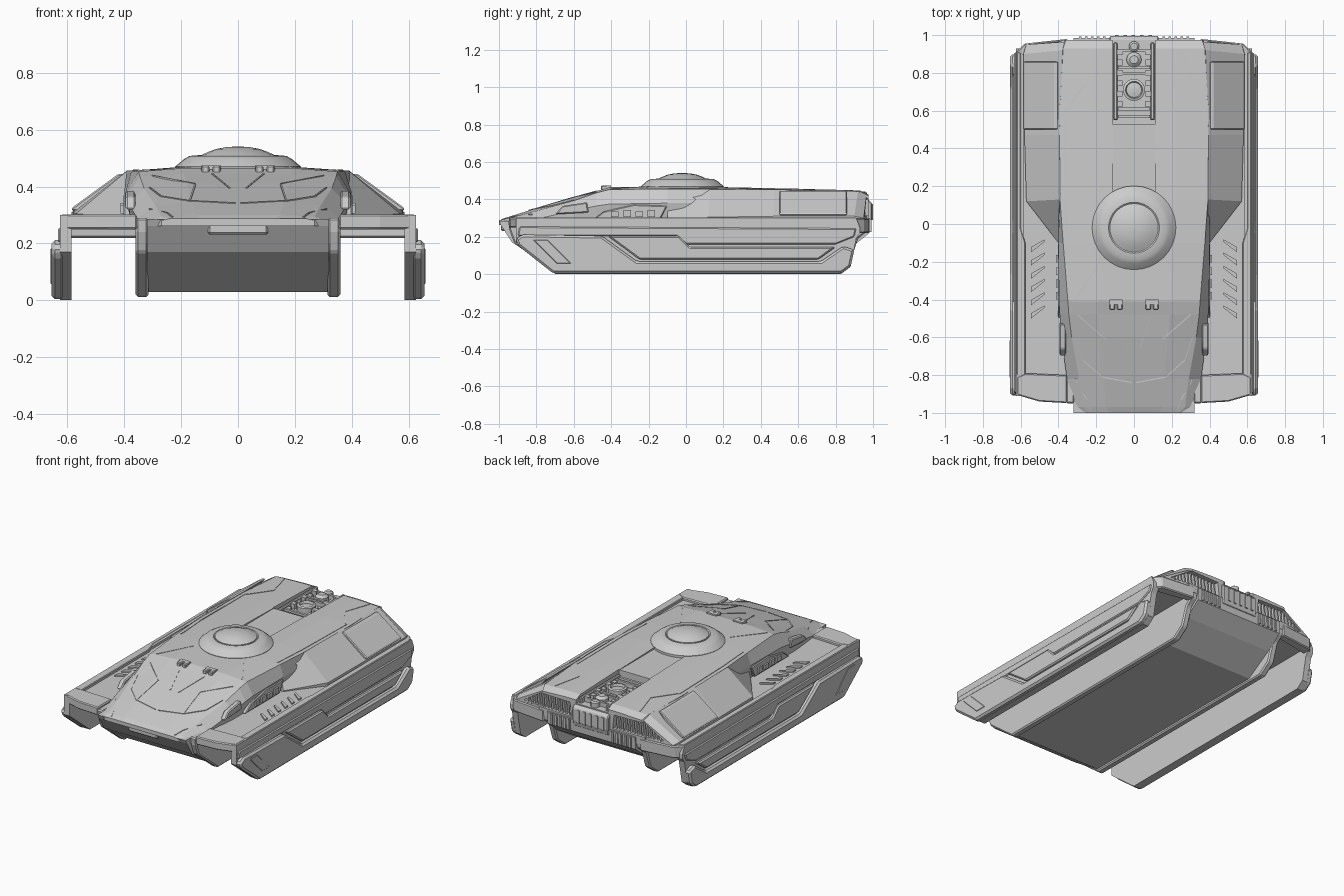
import bpy, bmesh, math
from mathutils import Vector
from mathutils.bvhtree import BVHTree


def finish(bm, name, mirror=False, bevel=0.0):
    bmesh.ops.recalc_face_normals(bm, faces=bm.faces)
    me = bpy.data.meshes.new(name)
    bm.to_mesh(me)
    bm.free()
    ob = bpy.data.objects.new(name, me)
    bpy.context.collection.objects.link(ob)
    if bevel:
        m = ob.modifiers.new("bevel", 'BEVEL')
        m.width, m.segments, m.limit_method = bevel, 1, 'ANGLE'
    if mirror:
        ob.modifiers.new("mirror", 'MIRROR').use_mirror_merge = False
    return ob


def loft(name, rings, mirror=False, bevel=0.0):
    """Skin equal-length rings of 3D points and cap both ends."""
    bm = bmesh.new()
    vs = [[bm.verts.new(p) for p in r] for r in rings]
    n = len(rings[0])
    for a, b in zip(vs, vs[1:]):
        for i in range(n):
            bm.faces.new((a[i], a[(i + 1) % n], b[(i + 1) % n], b[i]))
    bm.faces.new(vs[0])
    bm.faces.new(vs[-1])
    return finish(bm, name, mirror, bevel)


def prism(name, poly, axis, lo, hi, mirror=False, bevel=0.0):
    """Extrude a 2D profile along the given axis (profile in the other two)."""
    def ring(t):
        return [[*p[:axis], t, *p[axis:]] for p in poly]
    return loft(name, [ring(lo), ring(hi)], mirror, bevel)


def box(name, x, y, z, mirror=False, bevel=0.0):
    return prism(name, [(x[0], y[0]), (x[1], y[0]), (x[1], y[1]), (x[0], y[1])], 2, *z, mirror, bevel)


def lathe(name, prof, centre, n):
    rings = [[(centre[0] + r * math.cos(k * math.tau / n), centre[1] + r * math.sin(k * math.tau / n), z)
              for k in range(n)] for r, z in prof]
    return loft(name, rings)


def cut(ob, cutter):
    m = ob.modifiers.new("cut", 'BOOLEAN')
    m.operation, m.object, m.solver = 'DIFFERENCE', cutter, 'EXACT'
    cutter.hide_render = True
    cutter.display_type = 'WIRE'


# Upper hull: stations of y, centre height, roof edge (x, z), shoulder (x, z), base x
stations = [
    (-1.00, .290, .24, .287, .27, .280, .27),
    (-0.97, .303, .27, .295, .31, .280, .31),
    (-0.82, .350, .29, .333, .355, .290, .355),
    (-0.60, .415, .33, .393, .385, .340, .375),
    (-0.48, .447, .345, .435, .393, .365, .375),
    (-0.41, .468, .35, .453, .397, .375, .375),
    (-0.10, .472, .375, .456, .400, .380, .375),
    (0.13, .470, .392, .456, .400, .380, .38),
    (0.60, .460, .395, .450, .400, .380, .38),
    (0.93, .450, .375, .442, .400, .360, .38),
    (0.975, .430, .36, .420, .390, .340, .38)]
rings = []
for y, zc, xe, ze, xs, zs, xb in stations:
    half = [(xe * .55, y, zc - .003), (xe, y, ze), (xs, y, zs), (xb, y, .262)]
    rings.append(half + [(-x, a, z) for x, a, z in reversed(half)])
hull = loft("upper_hull", rings)
bvh = BVHTree.FromPolygons([v.co.copy() for v in hull.data.vertices], [p.vertices[:] for p in hull.data.polygons])

# Sloping rear side housings
roots = [[(.36, -.10, .27), (.395, -.10, .275), (.40, -.10, .29), (.385, -.10, .37)],
         [(.36, .12, .27), (.57, .12, .275), (.57, .12, .305), (.39, .13, .456)],
         [(.36, .47, .27), (.58, .47, .275), (.58, .47, .31), (.395, .47, .453)],
         [(.36, .90, .27), (.59, .90, .275), (.585, .90, .31), (.378, .92, .443)],
         [(.36, .97, .27), (.57, .95, .275), (.57, .95, .30), (.36, .965, .42)]]
housing = loft("rear_side_housing", roots, mirror=True)
prism("housing_panel", [(.52, .315), (.585, .315), (.585, .325), (.42, .445), (.40, .445)], 1, .50, .86, True, .006)

# Rear grille openings with slats
grille_cut = prism("grille_cutter", [(.15, .31), (.16, .40), (.37, .405), (.51, .315)], 1, .91, 1.1, True)
for ob in (hull, housing):
    cut(ob, grille_cut)
for i in range(13):
    x = .165 + i * .026
    top = .405 if x < .37 else .405 - (x - .37) * .63
    prism("grille_slat_%d" % i, [(.90, .305), (.962, .305), (.95, top), (.90, top)], 0, x, x + .010, True)

# Engine trench and the shallow roof channel
cut(hull, box("trench_cutter", (-.115, .115), (.53, 1.1), (.405, .6)))
cut(hull, box("channel_cutter", (-.11, .11), (.17, .54), (.455, .6)))

# Engine machinery in the trench
lathe("engine_fan", [(.058, .40), (.058, .440), (.045, .445), (.040, .428), (.012, .432)], (0, .71), 20)
lathe("engine_cap", [(.040, .40), (.040, .435), (.022, .450)], (0, .87), 14)
lathe("engine_rear_cap", [(.028, .40), (.028, .435), (.018, .442)], (0, .94), 12)
for i, y in enumerate((.56, .60, .79, .82, .91)):
    box("engine_bar_%d" % i, (-.085, .085), (y, y + .016), (.40, .432))
box("engine_rail", (.088, .108), (.55, .96), (.40, .440), True, .005)
for i in range(6):
    box("engine_block_%d" % i, (.062, .095), (.62 + i * .055, .65 + i * .055), (.40, .428 + .010 * (i % 2)), True)

# Rear centre plate and lower rear ribs
prism("rear_centre_plate", [(.95, .26), (.985, .26), (.995, .30), (.995, .38), (.975, .40), (.95, .40)],
      0, -.13, .13, bevel=.006)
for i in range(5):
    x = -.10 + i * .044
    box("rear_rib_%d" % i, (x, x + .018), (.98, 1.0), (.29, .375))
for i in range(5):
    x = .15 + i * .032
    box("rear_lower_rib_%d" % i, (x, x + .014), (.96, .992), (.225, .295), True)

# Lower hull tub and its side keels
prism("lower_hull", [(-1.0, .285), (-.99, .262), (-.93, .17), (-.72, .03), (.70, .03), (.88, .14), (.98, .22), (.985, .30)],
      0, -.32, .32)
prism("keel", [(-.95, .29), (-.945, .24), (-.92, .17), (-.72, .012), (.80, .012), (.88, .07), (.92, .19), (.97, .23), (.975, .29)],
      0, .315, .36, True, .008)
box("front_tow_plate", (-.105, .105), (-.99, -.94), (.232, .284), bevel=.006)

# Fenders: deck, raised front lip, rear lip, outer rail
prism("fender_deck", [(.34, -.94), (.50, -.935), (.60, -.905), (.60, .91), (.58, .95), (.34, .97)], 2, .25, .284, True)
prism("fender_front_lip", [(.355, -.948), (.50, -.940), (.62, -.905), (.62, -.81), (.575, -.79), (.355, -.80)],
      2, .25, .302, True, .006)
prism("fender_rail", [(.575, -.80), (.622, -.80), (.622, .91), (.60, .91), (.60, -.02), (.575, -.10)], 2, .25, .302, True, .004)
prism("fender_rear_lip", [(.35, .93), (.622, .88), (.622, .91), (.58, .955), (.35, .98)], 2, .22, .298, True, .006)
# Slanted deck louvres
for i in range(6):
    y = -.50 + i * .07
    prism("deck_louvre_%d" % i, [(.475, y + .055), (.545, y), (.545, y + .028), (.475, y + .068)], 2, .28, .293, True)

# Outer skirts: full inner wall, upper band, proud lower plate and mid plate
prism("skirt_wall", [(-.91, .30), (-.91, .17), (-.70, .002), (.83, .002), (.88, .04), (.91, .19), (.93, .22), (.93, .25), (.91, .30)],
      0, .585, .626, True)
prism("skirt_upper_plate", [(-.89, .255), (-.90, .205), (-.05, .205), (0, .16), (.80, .16), (.90, .20), (.91, .245)],
      0, .61, .634, True, .006)
prism("skirt_lower_plate", [(-.91, .19), (-.90, .155), (-.71, .004), (.83, .004), (.88, .04), (.90, .13), (.84, .15),
                            (.72, .068), (-.26, .068), (-.45, .205), (-.87, .212)], 0, .61, .656, True, .012)
prism("skirt_mid_plate", [(-.42, .205), (-.04, .205), (.02, .145), (.80, .145), (.71, .080), (-.25, .080)],
      0, .61, .646, True, .008)
prism("skirt_front_chamfer", [(-.82, .185), (-.74, .185), (-.61, .055), (-.69, .055)], 0, .64, .659, True, .004)

# Low turret cupola with dome
c = (0, -.02)
lathe("turret_base", [(.222, .455), (.222, .470), (.190, .497), (.170, .508), (.135, .511), (.128, .506), (.02, .506)], c, 32)
dome = lathe("turret_dome", [(.127, .50), (.127, .512), (.105, .522), (.078, .532), (.042, .539), (.008, .541)], c, 16)

# Side equipment bays ahead of the housings
prism("side_bay", [(-.50, .29), (-.44, .335), (-.28, .372), (-.10, .365), (-.14, .29)], 0, .37, .403, True, .005)
for i in range(4):
    y = -.40 + i * .065
    box("side_bay_block_%d" % i, (.39, .413), (y, y + .04), (.305, .335 + .008 * (i % 2)), True)
prism("nose_side_pod", [(-.70, .32), (-.66, .365), (-.53, .385), (-.52, .33)], 0, .36, .395, True, .006)

# Periscopes at the top of the glacis
for dx in (.075, .115):
    box("periscope_%d" % (dx * 1000), (dx - .014, dx + .014), (-.455, -.41), (.445, .474), True, .005)
box("periscope_mount", (.06, .13), (-.425, -.40), (.45, .474), True)


# Panel seams laid as fine strips on the upper hull surface
def seam(name, pts):
    for j, (a, b) in enumerate(zip(pts, pts[1:])):
        ends = []
        for x, y in (a, b):
            hit = bvh.ray_cast(Vector((x, y, 1)), Vector((0, 0, -1)))[0]
            ends.append(hit)
        d = ends[1] - ends[0]
        s = Vector((-d.y, d.x, 0)).normalized() * .003
        up = Vector((0, 0, .003))
        loft("%s_%d" % (name, j), [[p - s - up, p + s - up, p + s + up, p - s + up] for p in ends], True)


seam("glacis_arc", [(.31, -.60), (.27, -.72), (.17, -.81), (.01, -.84)])
seam("glacis_nose_arc", [(.31, -.82), (.25, -.93), (.23, -.985)])
seam("glacis_rib", [(.03, -.66), (.09, -.48)])
seam("glacis_brace", [(.15, -.61), (.30, -.48)])
seam("glacis_side", [(.15, -.61), (.17, -.81)])
seam("roof_front_seam", [(.18, -.20), (.31, -.40)])
seam("roof_side_seam", [(.35, -.09), (.365, .13), (.37, .60)])
seam("roof_rear_seam", [(.36, .60), (.26, .74), (.31, .92)])

# Smooth only the gently curved cupola
for ob in bpy.context.scene.objects:
    ob.select_set(ob.name.startswith("turret"))
bpy.context.view_layer.objects.active = dome
bpy.ops.object.shade_smooth_by_angle(angle=math.radians(25))
